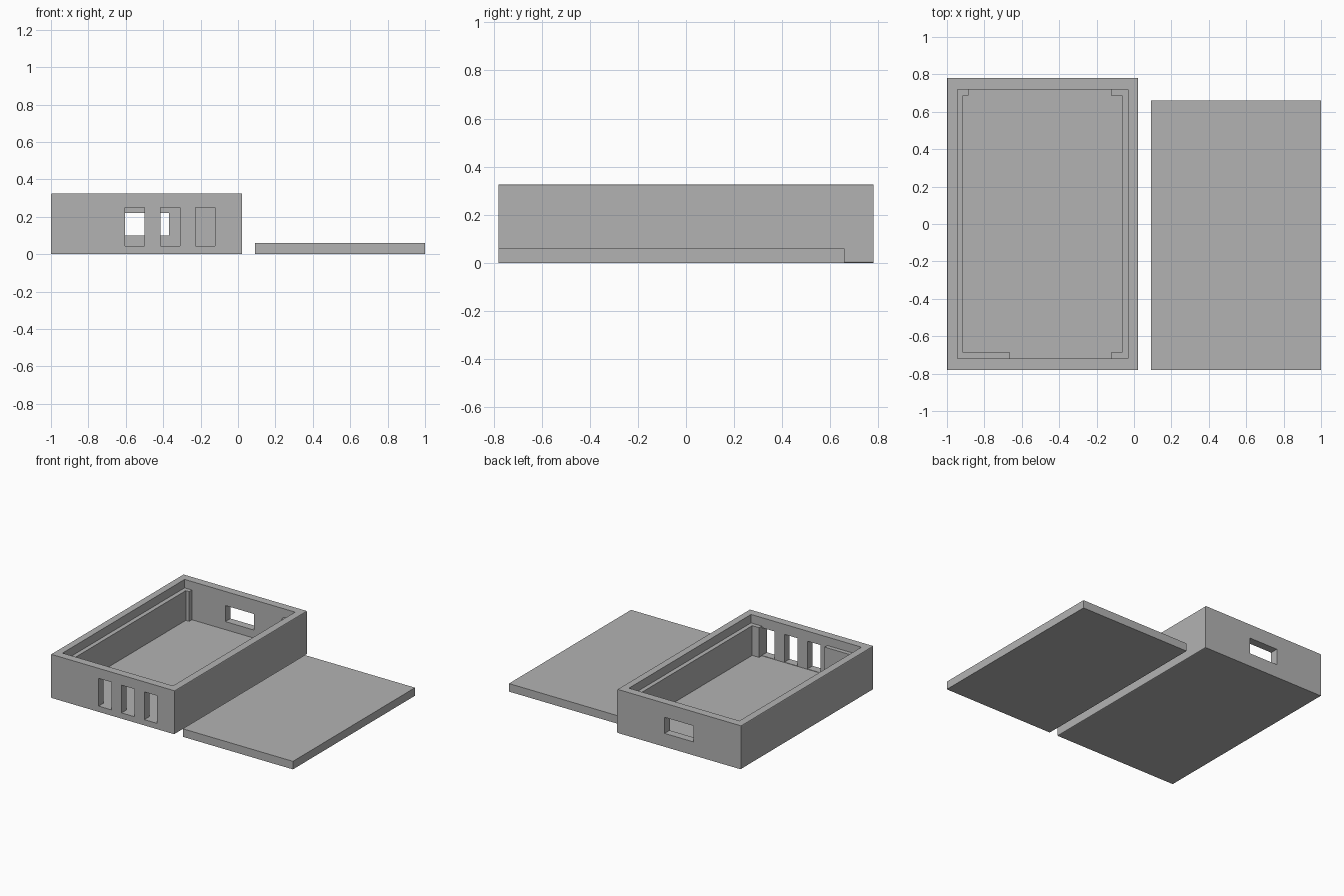
import bpy
import bmesh

default = bpy.data.objects.get("Cube")
if default:
    bpy.data.objects.remove(default, do_unlink=True)

grey = bpy.data.materials.new("plain grey")
grey.use_nodes = True
grey.diffuse_color = (0.45, 0.45, 0.45, 1)
grey.node_tree.nodes["Principled BSDF"].inputs["Base Color"].default_value = grey.diffuse_color


def prism(name, outline, z0, z1):
    """Extrude a plan outline between two heights."""
    bm = bmesh.new()
    base = bm.faces.new([bm.verts.new((x, y, z0)) for x, y in outline])
    top = bmesh.ops.extrude_face_region(bm, geom=[base])["geom"]
    for v in top:
        if isinstance(v, bmesh.types.BMVert):
            v.co.z = z1
    bmesh.ops.recalc_face_normals(bm, faces=bm.faces)
    mesh = bpy.data.meshes.new(name)
    bm.to_mesh(mesh)
    bm.free()
    mesh.materials.append(grey)
    obj = bpy.data.objects.new(name, mesh)
    bpy.context.collection.objects.link(obj)
    return obj


def block(name, x0, x1, y0, y1, z0, z1):
    return prism(name, [(x0, y0), (x1, y0), (x1, y1), (x0, y1)], z0, z1)


def cut(target, cutter):
    """Subtract the cutter, then discard it."""
    cutter.hide_render = True
    mod = target.modifiers.new("cut", "BOOLEAN")
    mod.operation = "DIFFERENCE"
    mod.solver = "EXACT"
    mod.object = cutter
    bpy.context.view_layer.objects.active = target
    bpy.ops.object.modifier_apply(modifier=mod.name)
    bpy.data.objects.remove(cutter, do_unlink=True)


# Main dimensions
LEFT, RIGHT, HALF_Y, HEIGHT = -1.0, 0.022, 0.78, 0.325
IN_L, IN_R, IN_Y = -0.945, -0.033, 0.72
FLOOR, LEDGE_TOP, LEDGE = 0.04, 0.262, 0.032

# Tray body with slightly softened long edges
tray = block("tray_body", LEFT, RIGHT, -HALF_Y, HALF_Y, 0, HEIGHT)
bm = bmesh.new()
bm.from_mesh(tray.data)
long_edges = [e for e in bm.edges if abs(e.verts[0].co.y - e.verts[1].co.y) > 1]
bmesh.ops.bevel(bm, geom=long_edges, offset=0.006, segments=2, profile=0.5, affect="EDGES")
bm.to_mesh(tray.data)
bm.free()

# Hollow interior
cut(tray, block("cavity", IN_L, IN_R, -IN_Y, IN_Y, FLOOR, 0.5))

# Three tall slots through the front wall
for x in (-0.605, -0.415, -0.227):
    cut(tray, block("slot", x, x + 0.105, -0.9, -0.6, FLOOR + 0.003, 0.25))

# Window through the back wall
cut(tray, block("window", -0.608, -0.37, 0.6, 0.9, 0.1, 0.22))


def ledge(name, wall, side, front_end, back_end):
    """C-shaped lid support along a side wall, returning at both ends."""
    inner, y = wall + side * LEDGE, IN_Y - LEDGE
    prism(name, [(wall, -IN_Y), (front_end, -IN_Y), (front_end, -y), (inner, -y),
                 (inner, y), (back_end, y), (back_end, IN_Y), (wall, IN_Y)],
          FLOOR, LEDGE_TOP)


# Lid supports inside the tray
ledge("right_ledge", IN_L, 1, -0.663, -0.885)
ledge("left_ledge", IN_R, -1, -0.122, -0.122)

# Separate flat lid lying beside the tray
block("lid", 0.09, 1.0, -HALF_Y, 0.66, 0, 0.06)
